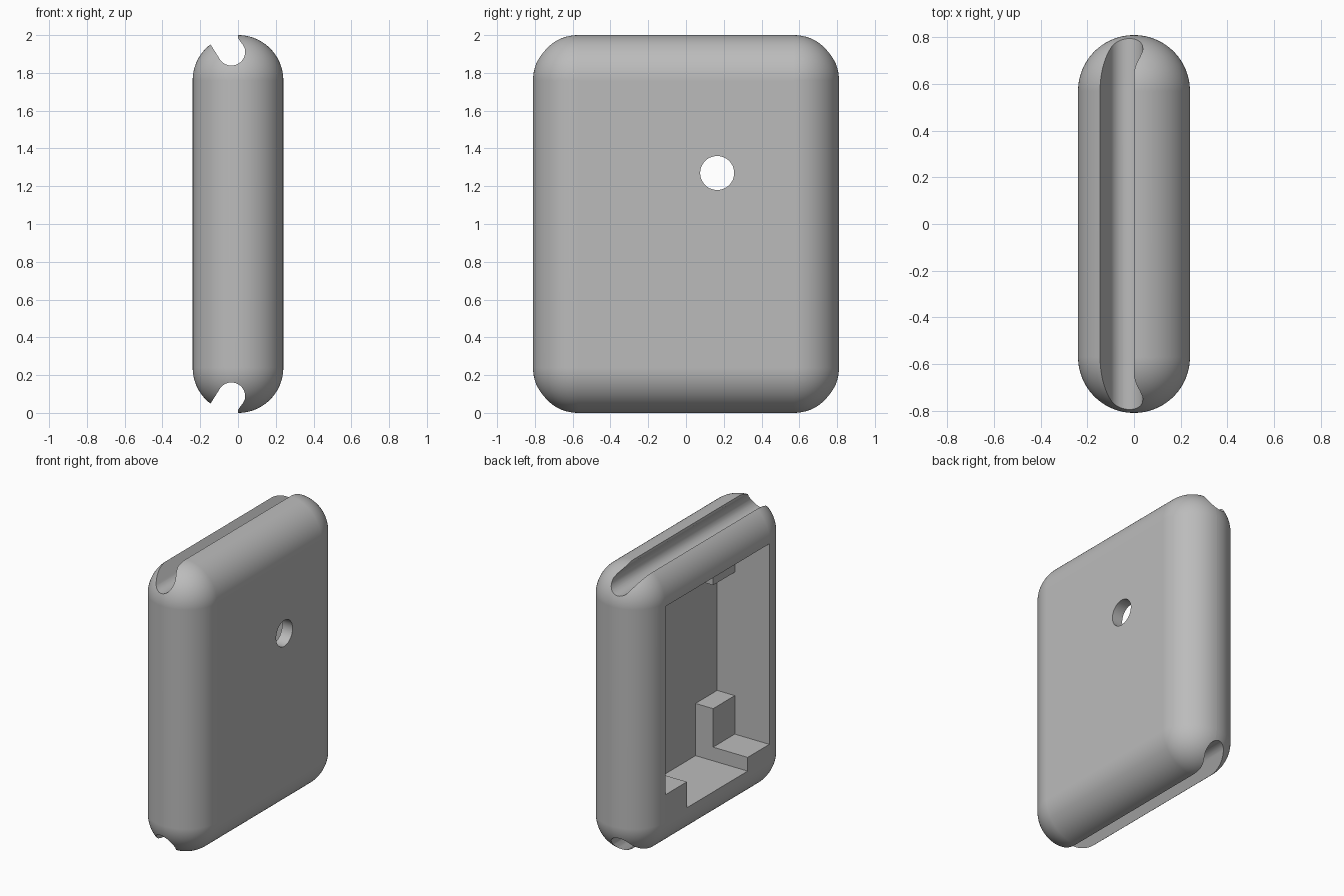
import bpy, bmesh, math
from mathutils import Vector

scene = bpy.context.scene
if "Cube" in scene.objects:
    bpy.data.objects.remove(scene.objects["Cube"], do_unlink=True)

grey = bpy.data.materials.new("plain_grey")
grey.use_nodes = True
colour = (0.5, 0.5, 0.5, 1)
grey.diffuse_color = colour
grey.node_tree.nodes["Principled BSDF"].inputs["Base Color"].default_value = colour


def add_object(name, bm):
    bmesh.ops.recalc_face_normals(bm, faces=bm.faces)
    mesh = bpy.data.meshes.new(name)
    bm.to_mesh(mesh)
    bm.free()
    mesh.materials.append(grey)
    obj = bpy.data.objects.new(name, mesh)
    scene.collection.objects.link(obj)
    return obj


def box(name, low, high):
    bm = bmesh.new()
    bmesh.ops.create_cube(bm, size=1)
    for v in bm.verts:
        v.co = Vector([l + (h - l) * (c + 0.5) for l, h, c in zip(low, high, v.co)])
    return add_object(name, bm)


def prism(name, points, axis, start, end):
    """Extrude an outline along x (points are y, z) or y (points are x, z)."""
    bm = bmesh.new()
    place = (lambda a, b: (start, a, b)) if axis == 0 else (lambda a, b: (a, start, b))
    face = bm.faces.new([bm.verts.new(place(a, b)) for a, b in points])
    new = bmesh.ops.extrude_face_region(bm, geom=[face])["geom"]
    shift = Vector((0, 0, 0))
    shift[axis] = end - start
    bmesh.ops.translate(bm, vec=shift, verts=[g for g in new if isinstance(g, bmesh.types.BMVert)])
    return add_object(name, bm)


def arc(cx, cz, r, a0, a1, n):
    steps = [math.radians(a0 + (a1 - a0) * i / n) for i in range(n + 1)]
    return [(cx + r * math.cos(t), cz + r * math.sin(t)) for t in steps]


# Pillow-edged case
case = box("case", (-0.24, -0.81, 0), (0.24, 0.81, 2))
bevel = case.modifiers.new("round_edges", "BEVEL")
bevel.width = 0.2395
bevel.segments = 24
bevel.limit_method = "NONE"

# Open compartment with a sunken floor between two ledges
y_in, y_step, back, ceiling = 0.57, 0.333, 0.16, 1.735
ledge_right, ledge_left, floor = 0.345, 0.43, 0.25
compartment = [(-y_in, ceiling), (-y_in, ledge_right), (-y_step, ledge_right),
               (-y_step, floor), (y_step, floor), (y_step, ledge_left),
               (y_in, ledge_left), (y_in, ceiling)]
cutters = [prism("compartment_cutter", compartment, 0, -0.4, back)]

# Round hole through the closed wall
cutters.append(prism("hole_cutter", arc(0.165, 1.27, 0.09, 0, 352.5, 47), 0, 0.1, 0.4))

# Cord grooves along the top and bottom
groove = [(0, 2.1), (0, 1.985), (0.01, 1.97), (0.025, 1.95)]
groove += arc(-0.035, 1.912, 0.073, 12, -148, 20) + [(-0.145, 1.95), (-0.155, 1.97), (-0.155, 2.1)]
cutters.append(prism("top_groove_cutter", groove, 1, -1, 1))
cutters.append(prism("bottom_groove_cutter", [(x, 2 - z) for x, z in groove], 1, -1, 1))

for cutter in cutters:
    cutter.hide_render = True
    cut = case.modifiers.new(cutter.name, "BOOLEAN")
    cut.operation = "DIFFERENCE"
    cut.solver = "EXACT"
    cut.object = cutter

# Bake the cuts, then shade smooth with crisp rims
bpy.ops.object.select_all(action="DESELECT")
case.select_set(True)
bpy.context.view_layer.objects.active = case
bpy.ops.object.convert(target="MESH")
for cutter in cutters:
    bpy.data.objects.remove(cutter, do_unlink=True)
bpy.ops.object.shade_smooth_by_angle(angle=math.radians(30))
case.modifiers.new("even_normals", "WEIGHTED_NORMAL").keep_sharp = True

# Corner posts against the back wall, sunk slightly into the case
sink, post = 0.01, 0.267
for side, ledge, label in ((-1, ledge_right, "right"), (1, ledge_left, "left")):
    y0, y1 = sorted((side * y_step, side * (y_in + sink)))
    for level, z0, z1 in (("lower", ledge - sink, ledge_right + post),
                          ("upper", ceiling - post, ceiling + sink)):
        box(f"{level}_{label}_post", (0.025, y0, z0), (back + sink, y1, z1))
